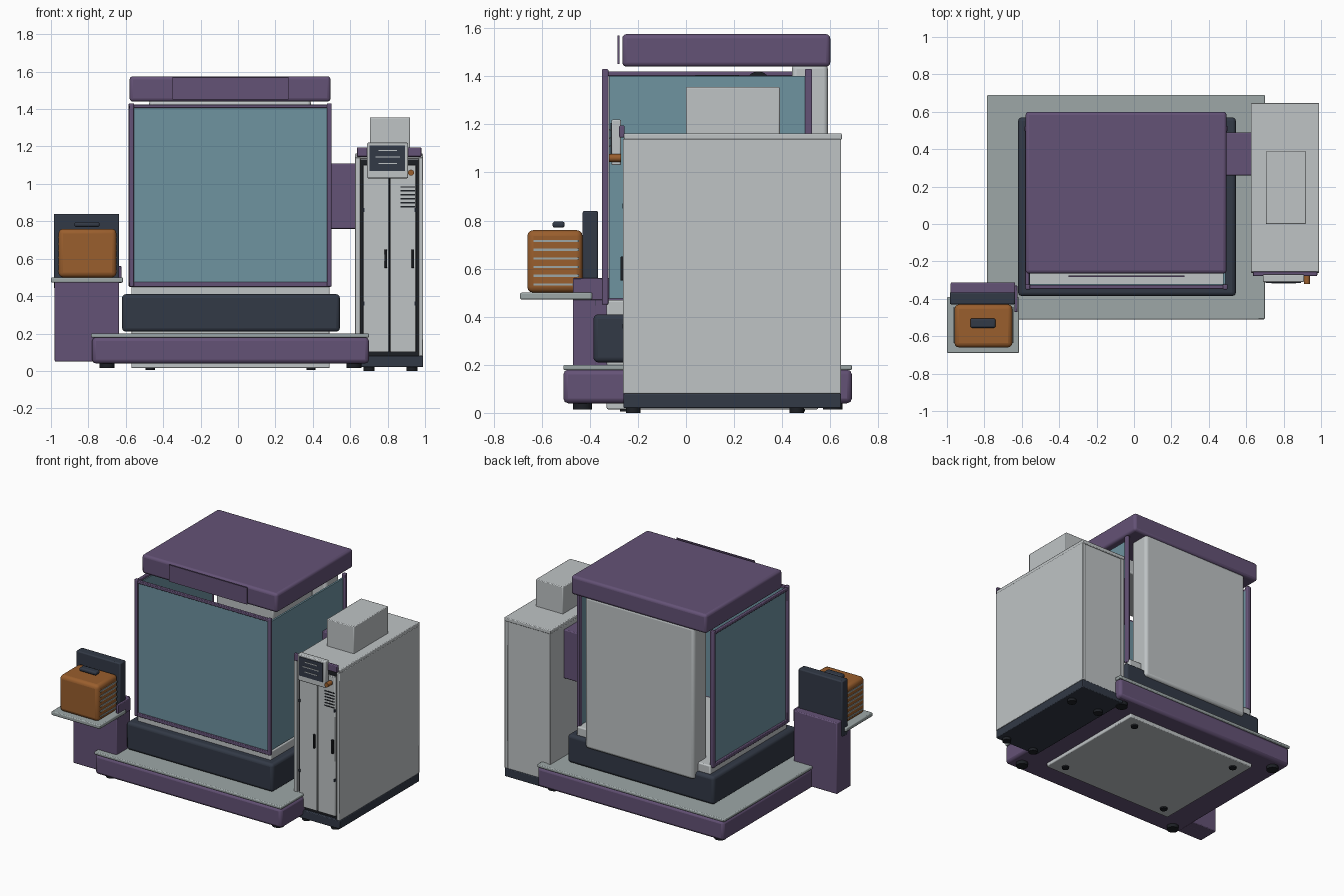
import bpy, math
from mathutils import Vector

cube = bpy.data.objects.get("Cube")
if cube:
    bpy.data.objects.remove(cube, do_unlink=True)


def material(name, r, g, b):
    m = bpy.data.materials.new(name)
    m.use_nodes = True
    m.diffuse_color = (r, g, b, 1)
    m.node_tree.nodes["Principled BSDF"].inputs["Base Color"].default_value = (r, g, b, 1)
    return m


purple = material("purple", .127, .084, .181)
light = material("light grey", .52, .55, .56)
deck = material("grey green", .34, .39, .39)
glass = material("teal glass", .156, .292, .352)
dark = material("dark slate", .032, .041, .061)
orange = material("orange", .32, .112, .026)
black = material("black", .012, .014, .018)


def box(name, mat, x, y, z, bevel=0.0, segments=2):
    """Box from (min, max) pairs on each axis."""
    bpy.ops.mesh.primitive_cube_add(size=1)
    ob = bpy.context.object
    ob.name = name
    lo, hi = Vector((x[0], y[0], z[0])), Vector((x[1], y[1], z[1]))
    for v in ob.data.vertices:
        v.co = (lo + hi) / 2 + Vector(a * b for a, b in zip(v.co, hi - lo))
    ob.data.materials.append(mat)
    if bevel:
        mod = ob.modifiers.new("Bevel", 'BEVEL')
        mod.width, mod.segments = bevel, segments
        bpy.ops.object.shade_smooth_by_angle()
    return ob


def cylinder(name, mat, radius, depth, loc, rot=(0, 0, 0)):
    bpy.ops.mesh.primitive_cylinder_add(vertices=24, radius=radius, depth=depth,
                                        location=loc, rotation=rot)
    ob = bpy.context.object
    ob.name = name
    ob.data.materials.append(mat)
    bpy.ops.object.shade_smooth_by_angle()
    return ob


def feet(name, radius, z, xs, ys):
    for x in xs:
        for y in ys:
            cylinder(name, black, radius, z[1] - z[0], (x, y, sum(z) / 2))


# Platform
box("platform", purple, (-.78, .70), (-.51, .69), (.04, .18), .02)
box("platform_deck", deck, (-.785, .70), (-.51, .69), (.178, .20), .006)
box("underside_plate", light, (-.57, .49), (-.33, .55), (.015, .05), .006)
feet("platform_foot", .04, (.015, .045), (-.70, .62), (-.43, .61))
feet("plate_foot", .025, (.005, .02), (-.47, .39), (-.25, .47))

# Basin and chamber floor
box("basin", dark, (-.62, .545), (-.385, .57), (.21, .41), .02, 3)
box("chamber_floor", light, (-.57, .49), (-.33, .54), (.195, .47), .008)

# Front glass with its frame
box("front_glass", glass, (-.56, .485), (-.337, -.322), (.475, 1.41))
for x in ((-.58, -.555), (.475, .50)):
    box("front_frame_post", purple, x, (-.35, -.323), (.45, 1.43), .005)
for z in ((.45, .475), (1.405, 1.425)):
    box("front_frame_rail", purple, (-.578, .498), (-.348, -.325), z, .004)

# Side glass and rear posts
for x in ((-.568, -.555), (.475, .488)):
    box("side_glass", glass, x, (-.32, .50), (.475, 1.40))
for x in ((-.585, -.555), (.475, .50)):
    box("rear_post", purple, x, (.495, .525), (.45, 1.43), .005)
for z in ((.45, .475), (1.40, 1.42)):
    box("left_rail", purple, (-.582, -.56), (-.33, .50), z, .004)

# Rear wall, roof and fascia
box("rear_wall", light, (-.475, .39), (.44, .59), (.36, 1.45), .02, 3)
box("roof", purple, (-.58, .495), (-.265, .60), (1.44, 1.575), .018, 3)
box("roof_fascia", purple, (-.35, .27), (-.284, -.276), (1.45, 1.57))

# Fittings inside the chamber
box("inner_unit", light, (-.1, .35), (-.1, .35), (1.28, 1.385), .01)
box("inner_bar", black, (-.05, .30), (.04, .22), (1.385, 1.405))
cylinder("inner_wheel", black, .05, .06, (.2, .30, 1.37), (0, math.pi / 2, 0))

# Link duct to the cabinet
box("link_duct", purple, (.485, .66), (.26, .49), (.76, 1.11), .006)

# Cabinet shell
box("cabinet_base", dark, (.64, .99), (-.26, .645), (.02, .08), .005)
feet("cabinet_foot", .03, (0, .025), (.70, .93), (-.22, .46))
box("cabinet_body", light, (.63, .985), (-.235, .64), (.078, 1.14))
box("cabinet_top", light, (.625, .99), (-.258, .648), (1.135, 1.162), .005)
for x in ((.625, .655), (.965, .99)):
    box("cabinet_side_trim", light, x, (-.262, .645), (.08, 1.14), .004)
box("cabinet_recess", black, (.65, .97), (-.242, -.23), (.08, 1.13))
box("top_box", light, (.705, .92), (0, .39), (1.155, 1.355), .005)

# Cabinet doors, handles, hinges and vents
for x, handle_x in (((.668, .806), .79), ((.814, .952), .935)):
    box("door", light, x, (-.258, -.24), (.10, 1.10), .004)
    box("door_handle", black, (handle_x - .007, handle_x + .007), (-.272, -.257), (.55, .65), .003)
for z in (.35, .85):
    for x in (.672, .948):
        box("hinge", dark, (x - .005, x + .005), (-.264, -.25), (z, z + .02))
for i in range(6):
    z = .875 + i * .021
    box("vent_slot", black, (.87, .945), (-.261, -.257), (z, z + .007))

# Control panel
box("panel_rail", purple, (.635, .98), (-.278, -.255), (1.145, 1.195), .005)
box("panel_housing", light, (.69, .91), (-.31, -.27), (1.03, 1.22), .006)
box("panel_screen", dark, (.703, .892), (-.315, -.309), (1.07, 1.205))
for z, w in ((1.105, .05), (1.14, .065), (1.175, .05)):
    box("screen_line", light, (.80 - w, .80 + w), (-.318, -.314), (z, z + .006))
cylinder("control_knob", orange, .016, .05, (.925, -.295, 1.06), (math.pi / 2, 0, 0))

# Side stand with tray and back board
box("stand", purple, (-.98, -.635), (-.47, -.37), (.05, .48), .006)
box("stand_back", purple, (-.98, -.635), (-.38, -.312), (.05, .56), .006)
box("stand_cheek", purple, (-.64, -.622), (-.47, -.33), (.47, .56), .004)
box("back_board", dark, (-.985, -.635), (-.43, -.365), (.44, .84), .008)
box("tray", deck, (-1.0, -.615), (-.69, -.39), (.472, .50), .006)

# Orange case with slats on both sides and a handle
box("case", orange, (-.96, -.65), (-.66, -.43), (.50, .76), .025, 3)
for x in ((-.965, -.957), (-.653, -.645)):
    for i in range(6):
        z = .53 + i * .036
        box("case_slat", deck, x, (-.635, -.445), (z, z + .009))
box("case_handle", dark, (-.875, -.74), (-.555, -.505), (.77, .796), .01, 3)
